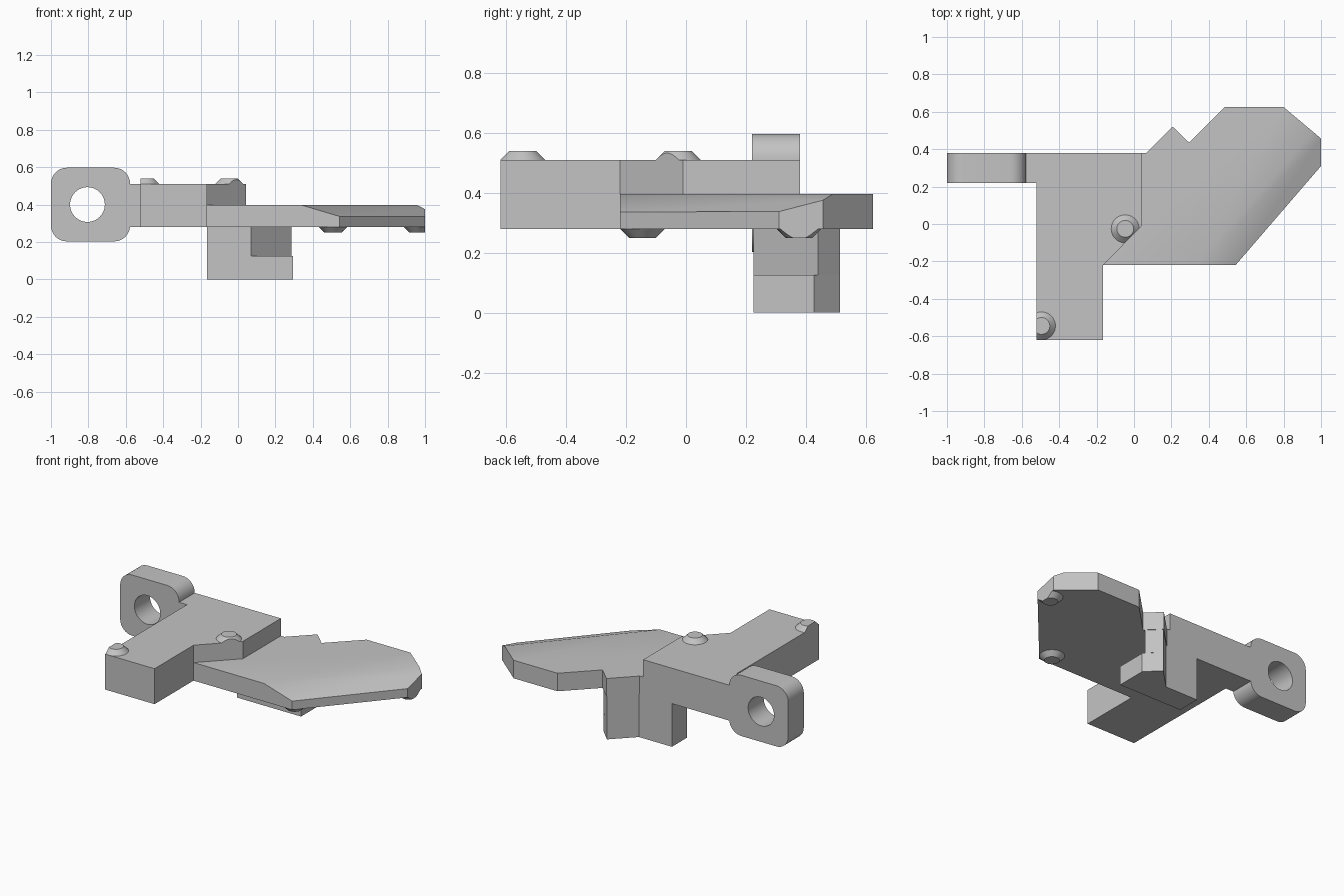
import bpy, bmesh, math
from mathutils import Vector, Matrix

cube = bpy.data.objects.get("Cube")
if cube:
    bpy.data.objects.remove(cube, do_unlink=True)

# One plain grey for every part
grey = bpy.data.materials.new("plain grey")
grey.use_nodes = True
grey.diffuse_color = (0.55, 0.55, 0.55, 1)
grey.node_tree.nodes["Principled BSDF"].inputs["Base Color"].default_value = (0.55, 0.55, 0.55, 1)


def finish(bm, name):
    bmesh.ops.recalc_face_normals(bm, faces=bm.faces[:])
    mesh = bpy.data.meshes.new(name)
    bm.to_mesh(mesh)
    bm.free()
    mesh.materials.append(grey)
    ob = bpy.data.objects.new(name, mesh)
    bpy.context.scene.collection.objects.link(ob)
    bpy.ops.object.select_all(action='DESELECT')
    ob.select_set(True)
    bpy.context.view_layer.objects.active = ob
    bpy.ops.object.shade_smooth_by_angle(angle=math.radians(30))
    return ob


def prism(outline, low, high, hole=None):
    """Extrude a flat outline, optionally with a hole, from low to high."""
    bm = bmesh.new()
    if hole is None:
        bm.faces.new([bm.verts.new((x, y, low)) for x, y in outline])
    else:
        for loop in (outline, hole):
            vs = [bm.verts.new((x, y, low)) for x, y in loop]
            for a, b in zip(vs, vs[1:] + vs[:1]):
                bm.edges.new((a, b))
        bmesh.ops.triangle_fill(bm, edges=bm.edges[:], use_beauty=True)
    ext = bmesh.ops.extrude_face_region(bm, geom=bm.faces[:], use_keep_orig=True)
    moved = [g for g in ext["geom"] if isinstance(g, bmesh.types.BMVert)]
    bmesh.ops.translate(bm, verts=moved, vec=(0, 0, high - low))
    return bm


def trim(bm, point, normal):
    """Cut away everything on the normal side of a plane and cap the cut."""
    bmesh.ops.bisect_plane(bm, geom=bm.verts[:] + bm.edges[:] + bm.faces[:], dist=1e-5,
                           plane_co=point, plane_no=Vector(normal).normalized(), clear_outer=True)
    bmesh.ops.holes_fill(bm, edges=[e for e in bm.edges if e.is_boundary], sides=0)


def arc(cx, cy, r, start, end, steps):
    return [(cx + r * math.cos(math.radians(start + (end - start) * i / steps)),
             cy + r * math.sin(math.radians(start + (end - start) * i / steps)))
            for i in range(steps + 1)]


# Raised body with an arm reaching to the front and one to the lug
body = [(-0.52, -0.62), (-0.165, -0.62), (-0.165, -0.22), (0.042, -0.01), (0.042, 0.38),
        (-0.6, 0.38), (-0.6, 0.22), (-0.52, 0.22)]
finish(prism(body, 0.28, 0.51), "body")

# Wide plate, its outer edge sloping down
plate = [(-0.165, -0.22), (0.543, -0.22), (1, 0.31), (1, 0.457), (0.8, 0.625), (0.485, 0.625),
         (0.295, 0.435), (0.207, 0.52), (0.067, 0.38), (0.042, 0.38), (0.042, -0.01)]
bm = prism(plate, 0.28, 0.397)
trim(bm, (0.34, -0.22, 0.397), (0.0453, -0.0393, 0.152))
finish(bm, "plate")

# Hooked leg under the plate: slanted upper part and square-fronted foot
back = [(0.207, 0.515), (0.072, 0.38), (-0.165, 0.38), (-0.165, 0.225)]
finish(prism([(0.07, 0.225), (0.285, 0.44)] + back, 0.125, 0.28), "leg")
finish(prism([(0.295, 0.225), (0.295, 0.427)] + back, 0, 0.125), "foot")

# Rounded lug with a round hole
r = 0.085
corners = [(-0.577 - r, 0.597 - r, 0), (-1 + r, 0.597 - r, 90),
           (-1 + r, 0.203 + r, 180), (-0.577 - r, 0.203 + r, 270)]
outline = [p for x, z, a in corners for p in arc(x, z, r, a, a + 90, 8)]
bm = prism(outline, -0.38, -0.22, hole=arc(-0.805, 0.4, 0.093, 0, 360, 40)[:-1])
bm.transform(Matrix.Rotation(math.pi / 2, 4, 'X'))
finish(bm, "lug")


# Tapered pins, trimmed flush where they meet an edge
def pin(name, x, y, z, up, cuts=()):
    bm = bmesh.new()
    bmesh.ops.create_cone(bm, cap_ends=True, segments=40, radius1=0.075 if up else 0.045,
                          radius2=0.045 if up else 0.075, depth=0.03)
    bmesh.ops.translate(bm, verts=bm.verts[:], vec=(x, y, z + (0.015 if up else -0.015)))
    for point, normal in cuts:
        trim(bm, point, normal)
    finish(bm, name)


pin("middle_top_pin", -0.047, -0.026, 0.51, True, [((0.042, -0.01, 0), (0.21, -0.207, 0))])
pin("front_top_pin", -0.495, -0.545, 0.51, True, [((-0.52, 0, 0), (-1, 0, 0))])
pin("front_bottom_pin", 0.508, -0.145, 0.28, False)
pin("side_bottom_pin", 0.96, 0.378, 0.28, False, [((1, 0, 0), (1, 0, 0))])
